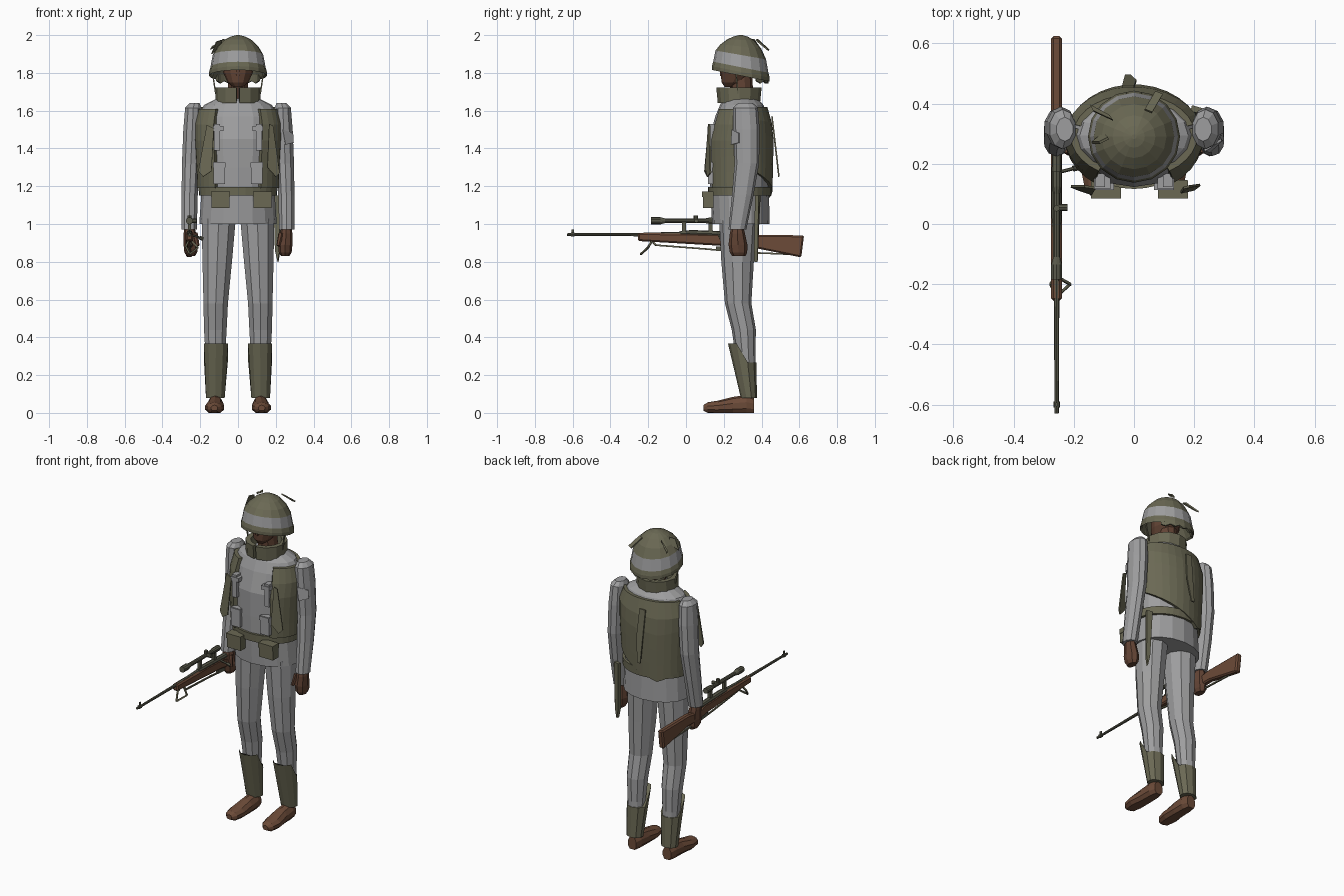
import bpy, bmesh, math
from mathutils import Vector as V

if "Cube" in bpy.data.objects:
    bpy.data.objects.remove(bpy.data.objects["Cube"])

MATS = {}
for nm, c in {"grey_cloth": (.34, .34, .345), "olive_canvas": (.145, .14, .088),
              "brown_skin": (.12, .056, .034), "brown_wood": (.15, .07, .04),
              "gunmetal": (.10, .10, .07)}.items():
    MATS[nm] = bpy.data.materials.new(nm)
    MATS[nm].diffuse_color = (*c, 1)
GREY, OLIVE, SKIN, WOOD, GUN = MATS


def bridge(name, rings, mat, closed=False):
    """Skin a list of equal rings into one mesh object."""
    bm = bmesh.new()
    rs = [[bm.verts.new(p) for p in r] for r in rings]
    n = len(rs[0])
    for a, b in zip(rs, rs[1:] + rs[:1] if closed else rs[1:]):
        for i in range(n):
            bm.faces.new((a[i], a[(i + 1) % n], b[(i + 1) % n], b[i]))
    if not closed:
        bm.faces.new(rs[0])
        bm.faces.new(rs[-1])
    bmesh.ops.recalc_face_normals(bm, faces=bm.faces)
    me = bpy.data.meshes.new(name)
    bm.to_mesh(me)
    bm.free()
    me.materials.append(MATS[mat])
    ob = bpy.data.objects.new(name, me)
    bpy.context.collection.objects.link(ob)
    return ob


def loft(name, rows, mat, n=10, axis="z"):
    """Rows are (cx, cy, cz, r1, r2); rings lie across the axis."""
    rings = []
    for cx, cy, cz, r1, r2 in rows:
        ring = []
        for i in range(n):
            a = math.tau * i / n
            s, c = r1 * math.sin(a), r2 * math.cos(a)
            ring.append(V((cx + s, cy - c, cz)) if axis == "z" else V((cx + s, cy, cz + c)))
        rings.append(ring)
    return bridge(name, rings, mat)


def plate(name, pts, thick, mat):
    """Flat outline given a thickness along its normal."""
    pts = [V(p) for p in pts]
    nrm = (pts[1] - pts[0]).cross(pts[2] - pts[0]).normalized() * thick / 2
    return bridge(name, [[p - nrm for p in pts], [p + nrm for p in pts]], mat)


def rod(name, p, q, r, mat, n=6, r2=None):
    p, q = V(p), V(q)
    d = (q - p).normalized()
    u = d.orthogonal().normalized()
    w = d.cross(u)
    ring = [u * math.cos(math.tau * i / n) + w * math.sin(math.tau * i / n) for i in range(n)]
    return bridge(name, [[p + k * r for k in ring], [q + k * (r2 or r) for k in ring]], mat)


def box(name, c, s, mat):
    x, y, z = (k / 2 for k in s)
    return bridge(name, [[V(c) + V((i * x, j * y, k * z)) for i, j in
                         ((-1, -1), (1, -1), (1, 1), (-1, 1))] for k in (-1, 1)], mat)


# Torso
TORSO = [(0, .29, 1.0, .205, .152), (0, .285, 1.15, .195, .155), (0, .285, 1.3, .2, .16),
         (0, .285, 1.45, .21, .162), (0, .295, 1.57, .212, .14), (0, .295, 1.63, .18, .115),
         (0, .29, 1.665, .11, .09)]
loft("jacket", TORSO, GREY, 16)


def torso_at(z):
    for a, b in zip(TORSO, TORSO[1:]):
        if z <= b[2]:
            t = (z - a[2]) / (b[2] - a[2])
            return [a[k] + (b[k] - a[k]) * t for k in (1, 3, 4)]
    return [TORSO[-1][k] for k in (1, 3, 4)]


def shell(name, a0, a1, bottom, top, mat, prof=torso_at, inner=-.01, outer=.02, step=11.25, m=5):
    """Wrapped panel around a body profile between two angles (0 = front)."""
    full = a1 - a0 >= 360
    k = max(1, round((a1 - a0) / step))
    rings = []
    for i in range(k if full else k + 1):
        d = a0 + (a1 - a0) * i / k
        a, zb = math.radians(d), bottom(d)
        ring = []
        for off, js in ((outer, range(m + 1)), (inner, range(m, -1, -1))):
            for j in js:
                z = zb + (top - zb) * j / m
                cy, rx, ry = prof(z)
                ring.append(V((math.sin(a) * (rx + off), cy - math.cos(a) * (ry + off), z)))
        rings.append(ring)
    return bridge(name, rings, mat, full)


# Vest, belt, collar
shell("vest_front_right", 34, 100, lambda d: 1.19, 1.61, OLIVE)
shell("vest_front_left", 260, 326, lambda d: 1.19, 1.61, OLIVE)
shell("vest_back", 105, 255, lambda d: 1.13 + .0016 * abs(d - 210), 1.62, OLIVE, outer=.017)
shell("belt", 0, 360, lambda d: 1.15, 1.197, OLIVE, outer=.012, m=1)
shell("collar", 4, 356, lambda d: 1.64, 1.722, OLIVE, m=1, step=29.3,
      prof=lambda z: (.28, .1, .092 + (z - 1.64) * .1))

# Head and neck
loft("neck", [(0, .3, 1.6, .06, .06), (0, .29, 1.8, .055, .06)], SKIN, 10)
loft("head", [(0, .235, 1.725, .025, .03), (0, .25, 1.75, .055, .062), (0, .272, 1.8, .078, .088),
              (0, .28, 1.86, .082, .095), (0, .285, 1.9, .07, .08)], SKIN, 12)
rod("nose", (0, .183, 1.83), (0, .19, 1.785), .008, SKIN, 4, .014)

# Helmet with a tilted rim and a pale band
HC = .29
prof = [(1.87, .11), (1.795, .142), (1.785, .153), (1.805, .153), (1.83, .146),
        (1.895, .134), (1.94, .108), (1.975, .071), (1.993, .036), (2.0, .008)]
helmet = loft("helmet", [(0, HC, z, r, r) for z, r in prof], OLIVE, 16)
helmet.data.materials.append(MATS[GREY])
for f in helmet.data.polygons:
    if 1.84 < f.center.z < 1.88 and V((f.center.x, f.center.y - HC)).length > .133:
        f.material_index = 1
for v in helmet.data.vertices:
    v.co.z -= .2 * (v.co.y - HC) * min(1, (2 - v.co.z) / .12)
shell("helmet_neck_flap", 125, 235, lambda d: 1.745 + .012 * (round(d / 11) % 2), 1.79, OLIVE,
      prof=lambda z: (HC, .13, .135), inner=0, outer=.012, m=1)
plate("helmet_leaf_left", [(-.145, .395, 1.925), (-.135, .375, 1.94), (-.07, .345, 1.975),
                           (-.08, .36, 1.975)], .008, OLIVE)
plate("helmet_leaf_right", [(.035, .38, 1.975), (.06, .37, 1.975), (.095, .43, 1.925),
                            (.07, .44, 1.92)], .008, OLIVE)
plate("helmet_leaf_side", [(-.14, .27, 1.9), (-.115, .27, 1.965), (-.085, .285, 1.975),
                           (-.1, .3, 1.94)], .008, OLIVE)

for s, side in ((-1, "left"), (1, "right")):
    # Limbs
    loft("sleeve_" + side, [(s * x, y, z, a, b) for x, y, z, a, b in (
        (.23, .315, 1.64, .028, .04), (.237, .315, 1.615, .045, .066), (.242, .32, 1.5, .05, .07),
        (.25, .322, 1.32, .049, .065), (.256, .3, 1.15, .045, .057), (.258, .272, .97, .042, .047))],
        GREY, 10)
    loft("hand_" + side, [(s * x, y, z, a, b) for x, y, z, a, b in (
        (.256, .272, .99, .025, .03), (.255, .272, .95, .033, .04), (.25, .275, .89, .038, .05),
        (.25, .278, .85, .034, .046), (.25, .28, .83, .022, .035))], SKIN, 8)
    rod("thumb_" + side, (s * .228, .25, .95), (s * .213, .235, .885), .015, SKIN, 6, .01)
    loft("trouser_leg_" + side, [(s * x, y, z, a, b) for x, y, z, a, b in (
        (.102, .275, 1.03, .095, .1), (.11, .273, .8, .082, .086), (.118, .276, .58, .068, .07),
        (.12, .306, .44, .063, .064), (.12, .315, .3, .054, .052), (.12, .335, .09, .042, .035))],
        GREY, 10)
    gaiter = loft("gaiter_" + side, [(s * .12, .333, .08, .052, .043),
                                     (s * .117, .288, .368, .066, .066)], OLIVE, 10)
    for v in gaiter.data.vertices:          # back of the gaiter cut lower
        if v.co.z > .2 and v.co.y > .3:
            v.co += V((0, .018, -.1))
    shoe = loft("shoe_" + side, [(s * x, y, z, a, b) for x, y, z, a, b in (
        (.125, .092, .025, .018, .016), (.125, .115, .026, .04, .03), (.124, .17, .028, .052, .037),
        (.12, .25, .035, .045, .05), (.12, .32, .04, .042, .055), (.12, .36, .035, .03, .045))],
        WOOD, 10, "y")
    for v in shoe.data.vertices:
        v.co.z = max(v.co.z, 0 if v.co.y > .1 else .012)
    # Front equipment
    box("belt_pouch_" + side, (s * .093 if s < 0 else .13, .118, 1.128), (.095, .055, .088), OLIVE)
    box("belt_pouch_flap_" + side, (s * .093 if s < 0 else .13, .115, 1.158), (.1, .06, .03), OLIVE)
    box("chest_pocket_" + side, (s * .1, .14, 1.27), (.06, .045, .115), GREY)
    box("chest_pocket_flap_" + side, (s * .1, .138, 1.312), (.066, .05, .025), GREY)
    box("chest_strap_" + side, (s * .112, .145, 1.46), (.032, .045, .14), GREY)
    box("strap_buckle_" + side, (s * .105, .142, 1.505), (.055, .05, .025), GREY)
    # Chin strap
    rod("chin_strap_" + side, (s * .135, .265, 1.8), (s * .118, .275, 1.69), .005, OLIVE, 4)

# Camouflage strips on the vest
plate("chest_leaf_left", [(-.165, .125, 1.525), (-.128, .12, 1.505), (-.14, .1, 1.28),
                          (-.185, .115, 1.25), (-.21, .125, 1.28)], .008, OLIVE)
plate("chest_leaf_right", [(.165, .12, 1.53), (.185, .125, 1.52), (.22, .13, 1.27),
                           (.2, .115, 1.25), (.155, .105, 1.3)], .008, OLIVE)
plate("back_strip", [(-.04, .455, 1.57), (0, .455, 1.57), (.008, .475, 1.4), (-.01, .492, 1.25),
                     (-.03, .492, 1.25)], .008, OLIVE)
plate("sleeve_leaf", [(.235, .245, 1.5), (.29, .28, 1.48), (.293, .28, 1.43), (.25, .24, 1.42)],
      .008, GREY)

# Scabbard at the hip
plate("scabbard", [(.19, .385, 1.15), (.225, .375, 1.15), (.222, .37, .86), (.212, .37, .8),
                   (.198, .372, .86)], .02, OLIVE)

# Rifle
X = -.257
stock = plate("rifle_stock", [(X, y, z) for y, z in (
    (-.255, .952), (.0, .95), (.2, .945), (.26, .925), (.36, .942), (.625, .94), (.61, .823),
    (.37, .872), (.27, .87), (.18, .885), (-.255, .91))], .036, WOOD)
bev = stock.modifiers.new("soft_edges", "BEVEL")
bev.width, bev.segments = .008, 1
loft("rifle_barrel", [(X, -.63, .944, .007, .007), (X, -.25, .944, .009, .009),
                      (X, .0, .948, .012, .012)], GUN, 8, "y")
loft("muzzle_ring", [(X, -.61, .944, .011, .011), (X, -.59, .944, .011, .011)], GUN, 8, "y")
box("front_sight", (X, -.6, .96), (.006, .014, .024), GUN)
loft("receiver", [(X, -.03, .95, .013, .013), (X, .03, .952, .017, .016),
                  (X, .24, .945, .016, .016)], GUN, 8, "y")
loft("scope", [(X, y, 1.017, r, r) for y, r in (
    (-.185, .019), (-.135, .019), (-.11, .012), (.1, .012), (.125, .017), (.175, .017))],
    GUN, 10, "y")
rod("scope_top_knob", (X, .052, 1.02), (X, .052, 1.046), .011, GUN, 8)
rod("scope_side_knob", (X, .055, 1.017), (X + .036, .055, 1.017), .011, GUN, 8)
for i, y in enumerate((-.01, .13)):
    box("scope_mount_%d" % i, (X, y, .985), (.018, .022, .05), GUN)
rod("bolt_handle", (X, .17, .948), (X + .06, .185, .925), .006, GUN, 6)
rod("bolt_knob", (X + .055, .184, .928), (X + .072, .188, .92), .01, GUN, 6)
box("trigger_guard", (X, .2, .872), (.012, .08, .02), GUN)
# Sling, with a loose loop near the fore end
sling = [(X, -.18, .91), (X + .012, -.16, .888), (X, .1, .868), (X, .3, .85), (X, .6, .838)]
for i, (p, q) in enumerate(zip(sling, sling[1:])):
    rod("sling_%d" % i, p, q, .006, OLIVE, 4)
loop = [(X, -.175, .92), (X + .045, -.2, .875), (X, -.24, .84), (X - .02, -.2, .88)]
for i, p in enumerate(loop):
    rod("sling_loop_%d" % i, p, loop[(i + 1) % 4], .006, OLIVE, 4)

for m in bpy.data.materials:
    if m.users and not m.is_grease_pencil:
        m.use_nodes = True
        m.node_tree.nodes["Principled BSDF"].inputs["Base Color"].default_value = m.diffuse_color
